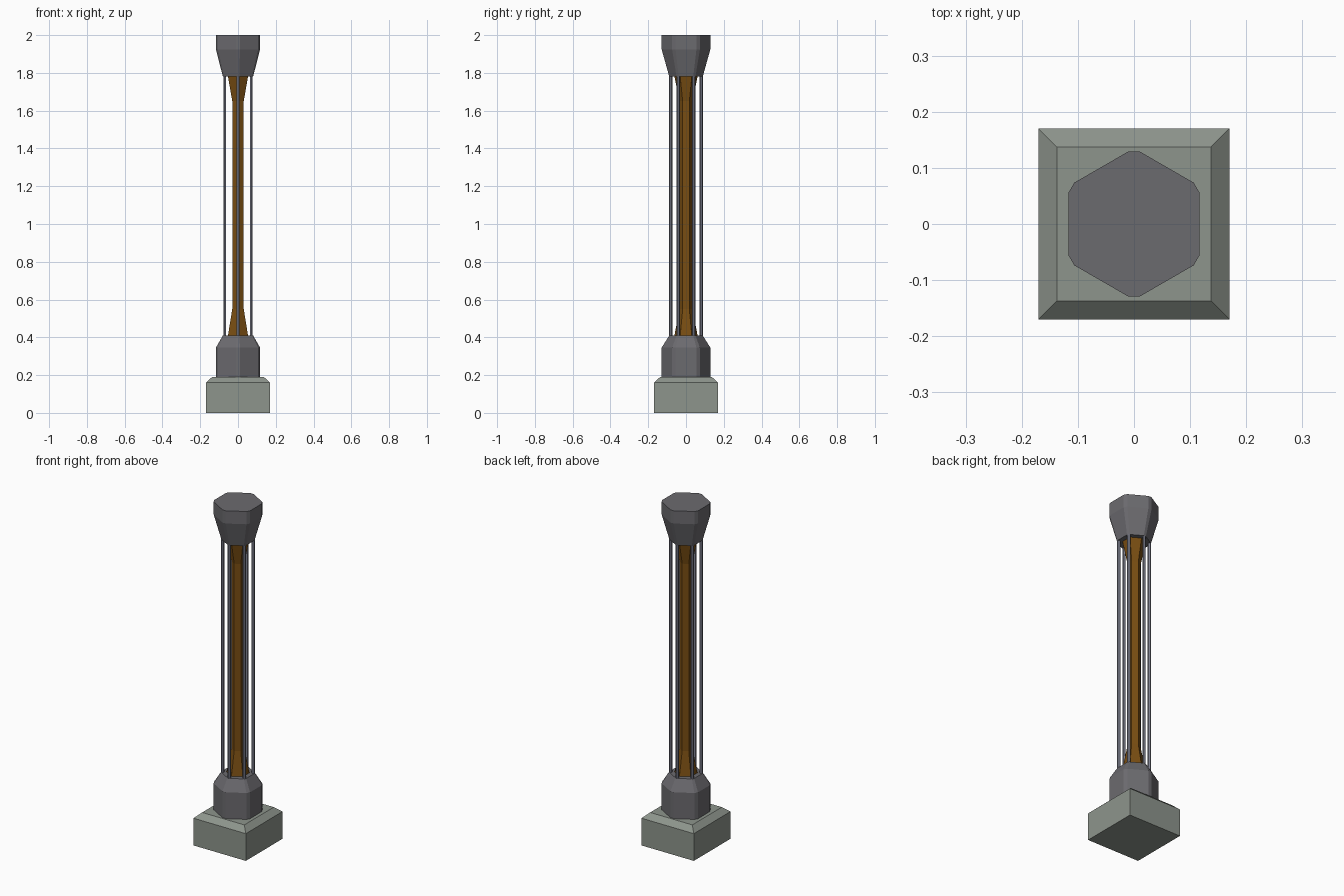
import bpy, bmesh, math

if "Cube" in bpy.data.objects:
    bpy.data.objects.remove(bpy.data.objects["Cube"])


def material(name, rgb):
    m = bpy.data.materials.new(name)
    m.diffuse_color = (*rgb, 1)
    m.use_nodes = True
    m.node_tree.nodes["Principled BSDF"].inputs["Base Color"].default_value = m.diffuse_color
    return m


STONE = material("pale stone", (0.27, 0.30, 0.265))
METAL = material("dark metal", (0.148, 0.145, 0.158))
AMBER = material("amber brown", (0.19, 0.075, 0.006))
STEEL = material("blue steel", (0.22, 0.23, 0.29))


def loft(name, mat, rings):
    """Closed solid through a list of equal-length (outline, z) rings."""
    bm = bmesh.new()
    loops = [[bm.verts.new((x, y, z)) for x, y in pts] for pts, z in rings]
    n = len(loops[0])
    for a, b in zip(loops, loops[1:]):
        for i in range(n):
            j = (i + 1) % n
            bm.faces.new((a[i], a[j], b[j], b[i]))
    bm.faces.new(loops[0][::-1])
    bm.faces.new(loops[-1])
    bmesh.ops.recalc_face_normals(bm, faces=bm.faces)
    me = bpy.data.meshes.new(name)
    bm.to_mesh(me)
    bm.free()
    me.materials.append(mat)
    ob = bpy.data.objects.new(name, me)
    bpy.context.collection.objects.link(ob)
    return ob


def square(h):
    return [(-h, -h), (h, -h), (h, h), (-h, h)]


def polygon(r, n=6, cx=0, cy=0):
    # corners start on the y axis
    angles = [math.pi / 2 + math.tau * i / n for i in range(n)]
    return [(cx + r * math.cos(a), cy + r * math.sin(a)) for a in angles]


def cut_hexagon(flat, corner):
    # hexagon with clipped corners: apothem of the sides, apothem of the cuts
    half = (flat * 2 / math.sqrt(3) - corner) * math.sqrt(3)
    pts = []
    for i in range(6):
        a = math.pi / 2 + math.tau * i / 6
        c, s = math.cos(a), math.sin(a)
        for t in (-half, half):
            pts.append((corner * c - t * s, corner * s + t * c))
    return pts


# Square plinth with a bevelled top
loft("plinth", STONE, [(square(0.17), 0), (square(0.17), 0.16), (square(0.137), 0.19)])

# Lower and upper collars
wide = cut_hexagon(0.117, 0.129)
narrow = cut_hexagon(0.08, 0.0885)
loft("lower_collar", METAL, [(wide, 0.19), (wide, 0.345), (narrow, 0.41)])
loft("upper_collar", METAL, [(narrow, 1.78), (wide, 1.925), (wide, 2.0)])

# Wooden core, flared at both ends
loft("core", AMBER, [(polygon(0.063), 0.40), (polygon(0.035), 0.55),
                     (polygon(0.035), 1.65), (polygon(0.063), 1.79)])

# Six thin rods around the core
for i, (x, y) in enumerate(polygon(0.081)):
    loft(f"rod_{i + 1}", STEEL, [(polygon(0.009, 6, x, y), 0.395),
                                 (polygon(0.009, 6, x, y), 1.795)])
